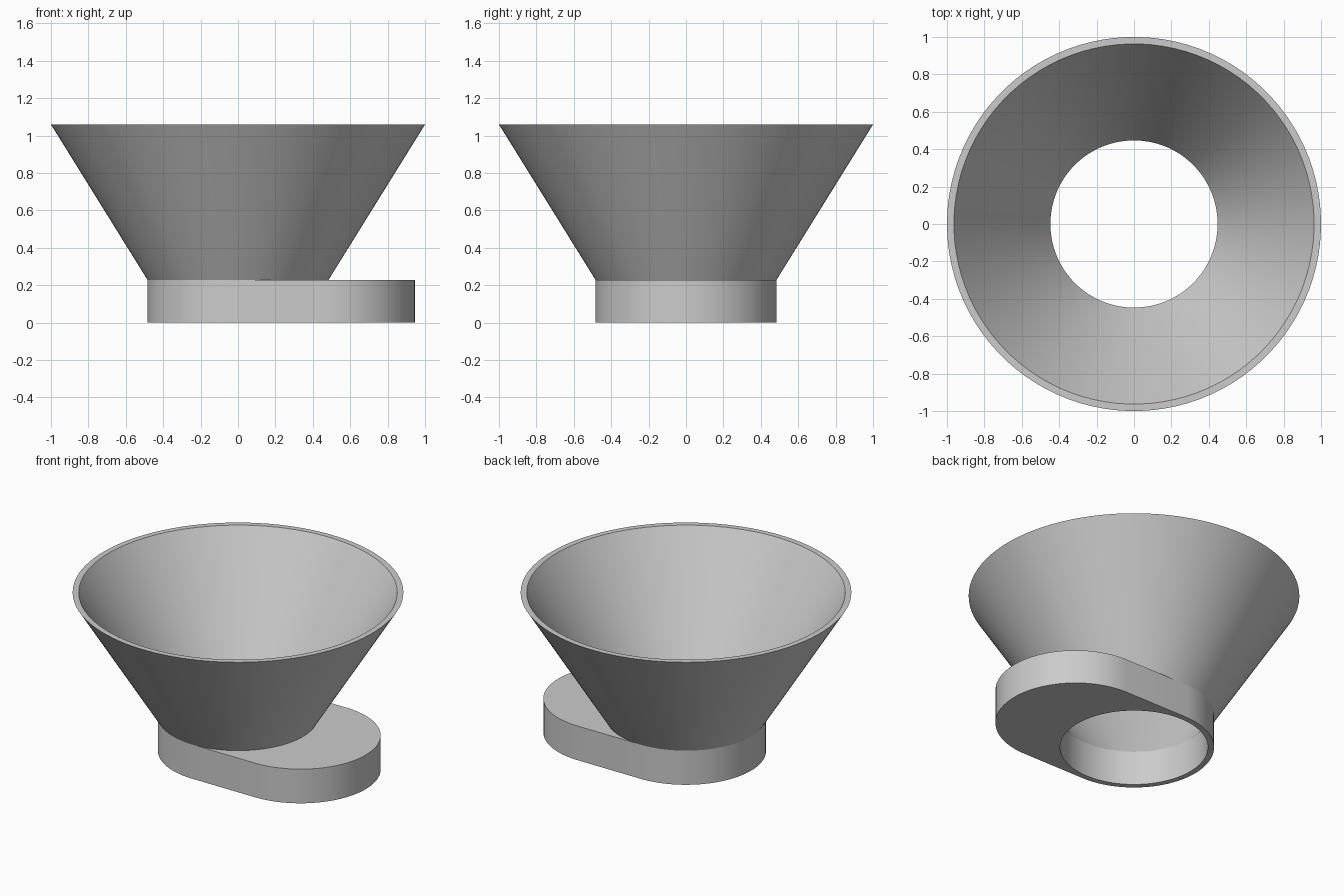
import bpy, bmesh, math

cube = bpy.data.objects.get("Cube")
if cube:
    bpy.data.objects.remove(cube)

SEGMENTS = 96
OUTER, INNER = 0.484, 0.447      # neck radii
RIM_OUTER, RIM_INNER = 1.0, 0.963
BASE_TOP, RIM_Z = 0.228, 1.058
LOBE_X = 0.462                   # centre of the rounded tab end

grey = bpy.data.materials.new("plain grey")
grey.use_nodes = True
colour = (0.6, 0.6, 0.6, 1)
grey.diffuse_color = colour
grey.node_tree.nodes["Principled BSDF"].inputs["Base Color"].default_value = colour


def ring(bm, radius, z, stretch=0):
    """A circle of vertices, its +x half optionally pushed out to a stadium."""
    verts = []
    for i in range(SEGMENTS):
        a = 2 * math.pi * (i + 0.5) / SEGMENTS
        shift = stretch if math.cos(a) > 0 else 0
        verts.append(bm.verts.new((radius * math.cos(a) + shift, radius * math.sin(a), z)))
    return verts


def build(name, sections, closed):
    """Bridge successive rings into a shell."""
    bm = bmesh.new()
    rings = [ring(bm, *s) for s in sections]
    pairs = list(zip(rings, rings[1:]))
    if closed:
        pairs.append((rings[-1], rings[0]))
    for low, high in pairs:
        for i in range(SEGMENTS):
            j = (i + 1) % SEGMENTS
            bm.faces.new((low[i], low[j], high[j], high[i]))
    mesh = bpy.data.meshes.new(name)
    bm.to_mesh(mesh)
    bm.free()
    mesh.materials.append(grey)
    obj = bpy.data.objects.new(name, mesh)
    bpy.context.collection.objects.link(obj)
    bpy.ops.object.select_all(action="DESELECT")
    obj.select_set(True)
    bpy.context.view_layer.objects.active = obj
    bpy.ops.object.shade_smooth_by_angle(angle=math.radians(25))
    return obj


# Rounded base plate with the neck hole through it
build("base_plate", [
    (OUTER, 0, LOBE_X), (OUTER, BASE_TOP, LOBE_X),
    (INNER, BASE_TOP), (INNER, 0)], closed=True)

# Conical funnel wall with a flat rim, open where it meets the base
build("funnel", [
    (OUTER, BASE_TOP), (RIM_OUTER, RIM_Z),
    (RIM_INNER, RIM_Z), (INNER, BASE_TOP)], closed=False)
